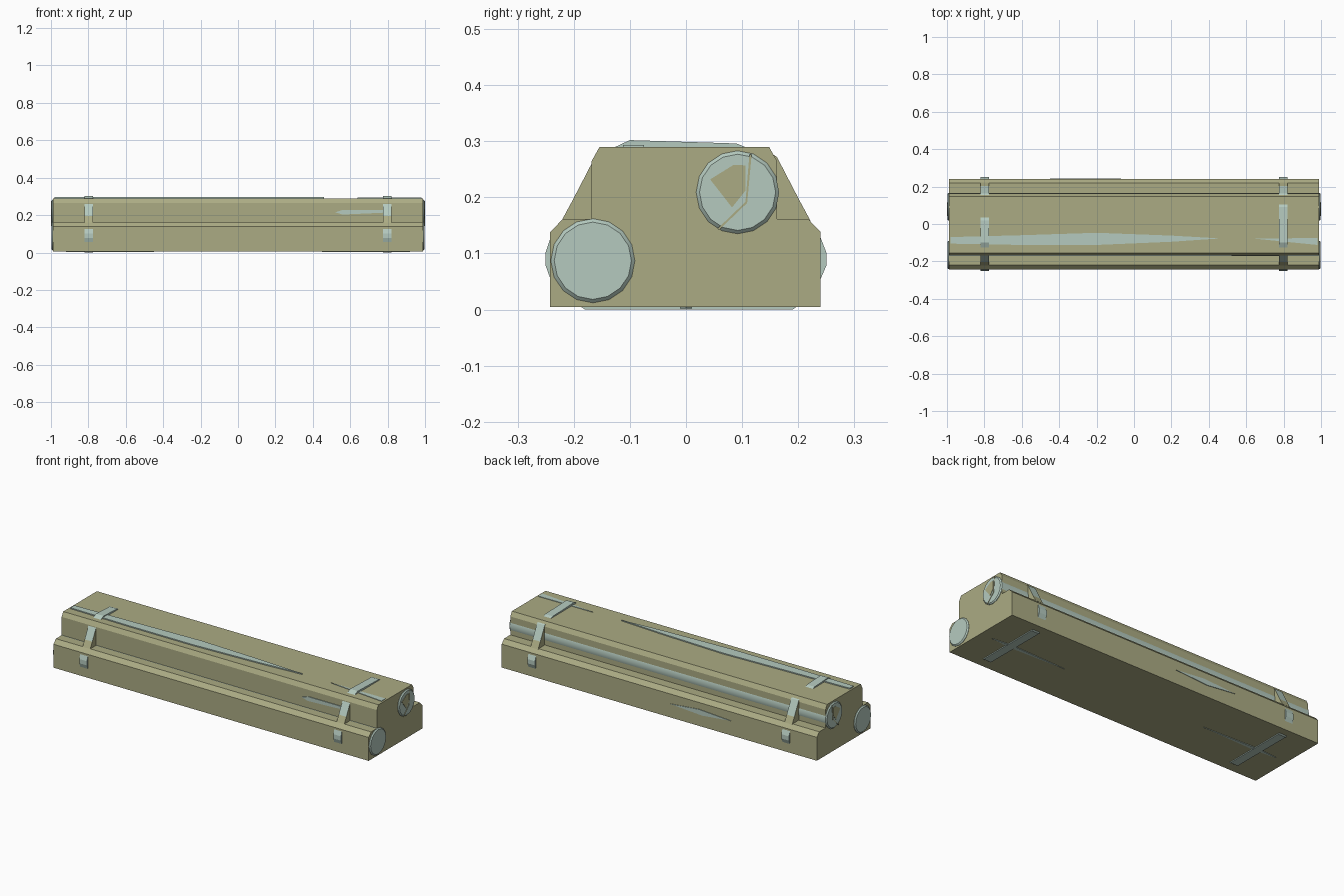
import bpy, bmesh, math

if "Cube" in bpy.data.objects:
    bpy.data.objects.remove(bpy.data.objects["Cube"])


def material(name, rgb):
    m = bpy.data.materials.new(name)
    m.diffuse_color = (*rgb, 1)
    m.use_nodes = True
    m.node_tree.nodes["Principled BSDF"].inputs["Base Color"].default_value = m.diffuse_color
    return m


OLIVE = material("dry olive", (0.41, 0.41, 0.23))
PALE = material("pale grey green", (0.46, 0.59, 0.52))


def prism(name, pts, axis, a, b, mat, rule=None):
    """Extrude a 2D outline along an axis; outline uses the other two axes in order."""
    def place(p, t):
        u, v = p
        return {'x': (t, u, v), 'y': (u, t, v), 'z': (u, v, t)}[axis]
    bm = bmesh.new()
    lo = [bm.verts.new(place(p, a)) for p in pts]
    hi = [bm.verts.new(place(p, b)) for p in pts]
    n = len(pts)
    bm.faces.new(lo)
    bm.faces.new(hi[::-1])
    for i in range(n):
        j = (i + 1) % n
        bm.faces.new((lo[i], hi[i], hi[j], lo[j]))
    bmesh.ops.recalc_face_normals(bm, faces=bm.faces)
    me = bpy.data.meshes.new(name)
    me.materials.append(mat)
    if rule:
        me.materials.append(PALE)
        for f in bm.faces:
            f.material_index = int(rule(f))
    bm.to_mesh(me)
    bm.free()
    ob = bpy.data.objects.new(name, me)
    bpy.context.collection.objects.link(ob)
    return ob


# lower and upper bundles
L = 0.99
prism("lower_bundle", [(-.242, .005), (.24, .005), (.24, .138), (.218, .161),
                       (-.22, .161), (-.242, .138)], 'x', -L, L, OLIVE)
prism("upper_bundle", [(-.168, .155), (.162, .155), (.162, .265), (.148, .29),
                       (-.154, .29), (-.168, .265)], 'x', -L, L, OLIVE)

# rolled tubes with chamfered ends
for name, y, z, r in (("lower_roll", -.166, .087, .075), ("upper_roll", .092, .209, .074)):
    bpy.ops.mesh.primitive_cylinder_add(vertices=16, radius=r, depth=1.996,
                                        location=(0, y, z), rotation=(0, math.pi / 2, 0))
    ob = bpy.context.object
    ob.name = name
    ob.data.materials.append(PALE)
    bev = ob.modifiers.new("end_chamfer", 'BEVEL')
    bev.width = 0.006
    bev.segments = 1
    bev.angle_limit = math.radians(60)
    bpy.ops.object.shade_smooth_by_angle(angle=math.radians(30))

# worn patch and split on the upper roll ends
for s in (-1, 1):
    a, b = sorted((s * .997, s * 1.0))
    prism("roll_end_patch", [(.043, .232), (.085, .258), (.106, .257), (.106, .212), (.082, .182)],
          'x', a, b, OLIVE)
    prism("roll_end_split", [(.056, .144), (.106, .192), (.113, .276), (.117, .276),
                             (.109, .190), (.059, .142)], 'x', a, b, OLIVE)

# straps around both bundles
for s, top_y in ((-1, .04), (1, .11)):
    a, b = s * .798 - .024, s * .798 + .024
    prism("top_strap", [(-.13, .288), (-.10, .302), (top_y - .02, .296), (top_y, .288)],
          'x', a, b, PALE)
    prism("bottom_strap", [(-.19, .007), (-.18, 0), (.19, 0), (.2, .007)], 'x', a, b, PALE)
    for side in (-1, 1):
        edge = -.240 if side < 0 else .238
        prism("lower_side_strap", [(edge, .05), (side * .25, .078), (side * .25, .102), (edge, .133)],
              'x', a, b, PALE)
        # sloping brace: pale outer face above, olive foot and sides
        outer = lambda f: abs(f.normal.x) < .5 and f.normal.z > .1 and f.calc_center_median().z > .2
        prism("strap_brace", [(side * .15, .158), (side * .222, .158), (side * .202, .195),
                              (side * .162, .272), (side * .15, .28)], 'x', a, b, OLIVE, outer)

# tapered strips showing through the surfaces
prism("top_strip_long", [(-.98, -.105), (-.6, -.112), (-.2, -.112), (.2, -.095), (.46, -.077),
                         (.2, -.062), (-.2, -.047), (-.6, -.06), (-.98, -.07)], 'z', .287, .296, PALE)
prism("top_strip_short", [(.64, -.078), (.98, -.112), (.98, -.075)], 'z', .287, .293, PALE)
prism("front_strip", [(.52, .215), (.56, .203), (.78, .213), (.78, .228), (.56, .228)],
      'y', -.172, -.166, PALE)
prism("back_strip", [(-.45, .088), (-.27, .07), (-.07, .083), (-.25, .1)], 'y', .237, .243, PALE)
for s in (-1, 1):
    prism("bottom_strip", [(s * .8, -.012), (s * .45, 0), (s * .8, .012), (s * .92, 0)],
          'z', .002, .007, PALE)
